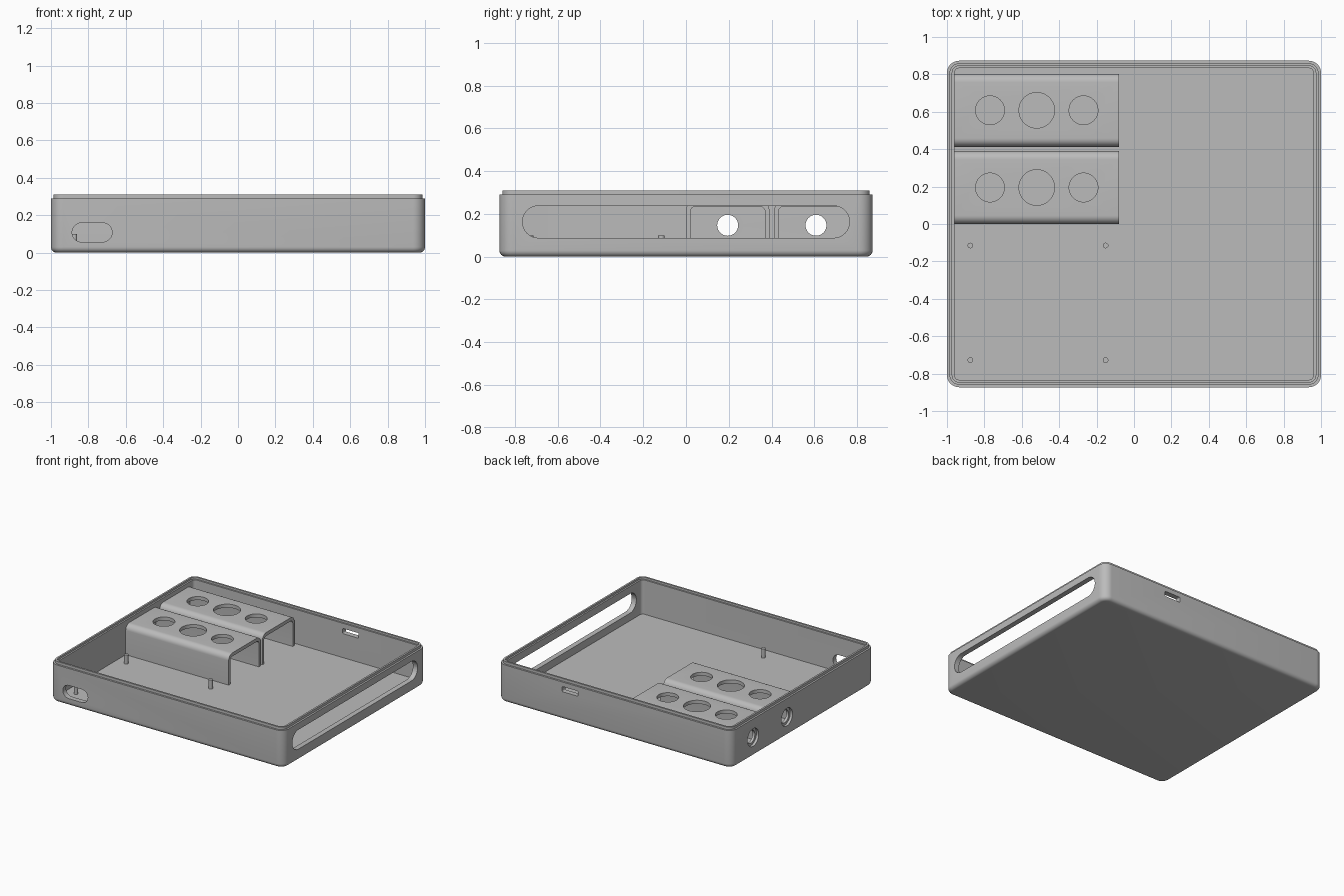
import bpy, bmesh
from math import sin, cos, pi, radians
from mathutils import Matrix, Vector

cube = bpy.data.objects.get("Cube")
if cube:
    bpy.data.objects.remove(cube, do_unlink=True)

grey = bpy.data.materials.new("plain_grey")
grey.use_nodes = True
GREY = (0.5, 0.5, 0.5, 1)
grey.diffuse_color = GREY
grey.node_tree.nodes["Principled BSDF"].inputs["Base Color"].default_value = GREY


def rounded_rect(hx, hy, r, steps=8):
    """Counter-clockwise outline of a rounded rectangle."""
    pts = []
    for k, (sx, sy) in enumerate([(1, 1), (-1, 1), (-1, -1), (1, -1)]):
        for i in range(steps + 1):
            a = pi / 2 * (k + i / steps)
            pts.append((sx * (hx - r) + r * cos(a), sy * (hy - r) + r * sin(a)))
    return pts


def finish(bm, name):
    bmesh.ops.remove_doubles(bm, verts=bm.verts, dist=1e-5)
    bmesh.ops.recalc_face_normals(bm, faces=bm.faces)
    mesh = bpy.data.meshes.new(name)
    bm.to_mesh(mesh)
    bm.free()
    mesh.materials.append(grey)
    obj = bpy.data.objects.new(name, mesh)
    bpy.context.collection.objects.link(obj)
    return obj


def loft(name, rings, matrix=Matrix()):
    """Skin a stack of 3D rings and cap both ends."""
    bm = bmesh.new()
    loops = [[bm.verts.new(matrix @ Vector(p)) for p in ring] for ring in rings]
    for a, b in zip(loops, loops[1:]):
        for i in range(len(a)):
            j = (i + 1) % len(a)
            bm.faces.new((a[i], a[j], b[j], b[i]))
    bm.faces.new(loops[0])
    bm.faces.new(loops[-1])
    return finish(bm, name)


def prism(name, outline, depth, matrix):
    return loft(name, [[(u, v, w) for u, v in outline]
                       for w in (-depth / 2, depth / 2)], matrix)


# Orientation of cutters: drill along x, y or z
def along(axis, x, y, z):
    basis = {"x": ((0, 0, 1), (1, 0, 0), (0, 1, 0)),
             "y": ((1, 0, 0), (0, 0, 1), (0, 1, 0)),
             "z": ((1, 0, 0), (0, 1, 0), (0, 0, 1))}[axis]
    return Matrix.Translation((x, y, z)) @ Matrix(basis).to_4x4()


def circle(r, n=48):
    return [(r * cos(2 * pi * i / n), r * sin(2 * pi * i / n)) for i in range(n)]


def cut(obj, cutters):
    for c in cutters:
        mod = obj.modifiers.new("cut", "BOOLEAN")
        mod.operation = "DIFFERENCE"
        mod.solver = "EXACT"
        mod.object = c
    bpy.context.view_layer.update()
    graph = bpy.context.evaluated_depsgraph_get()
    mesh = bpy.data.meshes.new_from_object(obj.evaluated_get(graph))
    obj.modifiers.clear()
    obj.data = mesh
    for c in cutters:
        bpy.data.objects.remove(c, do_unlink=True)


def shade(obj):
    bpy.ops.object.select_all(action="DESELECT")
    obj.select_set(True)
    bpy.context.view_layer.objects.active = obj
    bpy.ops.object.shade_smooth_by_angle(angle=radians(30))


# Tray: rounded underside, outer wall, stepped rim lip, inner wall, floor
FLOOR = 0.03
profile = [(0.03 * (1 - sin(a)), 0.03 * (1 - cos(a)))
           for a in [pi / 2 * i / 6 for i in range(7)]]
profile += [(0, 0.29), (0.014, 0.29), (0.014, 0.31), (0.028, 0.31),
            (0.028, 0.295), (0.04, 0.295), (0.04, FLOOR)]
tray = loft("tray", [[(x, y, z) for x, y in
                      rounded_rect(1 - d, 0.873 - d, 0.065 - d)]
                     for d, z in profile])

# Wall openings: long side slot, front port, back port, round jack holes
ROWS = (0.195, 0.608)
openings = [
    prism("slot_cutter", rounded_rect(0.765, 0.075, 0.0749), 0.2, along("x", 1, 0, 0.163)),
    prism("front_cutter", rounded_rect(0.107, 0.051, 0.0509), 0.2,
          along("y", -0.78, -0.87, 0.108)),
    prism("back_cutter", rounded_rect(0.068, 0.02, 0.008), 0.2,
          along("y", 0.38, 0.87, 0.235)),
]
for y in ROWS:
    openings.append(prism("jack_cutter", circle(0.049), 0.2, along("x", -1, y, 0.147)))
    openings.append(prism("jack_recess_cutter", circle(0.068), 0.04,
                          along("x", -1, y, 0.147)))
cut(tray, openings)
shade(tray)


# Arched covers: a thin shell with rounded top corners, open at both ends
def arch(half, top, r, z0):
    pts = [(half, z0)]
    pts += [(half - r + r * cos(a), top - r + r * sin(a))
            for a in [pi / 2 * i / 8 for i in range(9)]]
    return pts + [(-u, v) for u, v in reversed(pts)]


for label, y in zip(("front", "rear"), ROWS):
    shell = arch(0.195, 0.262, 0.045, FLOOR) + arch(0.175, 0.235, 0.025, FLOOR)[::-1]
    cover = prism(label + "_cover", shell, 0.88, along("x", -0.52, y, 0))
    cut(cover, [prism("hole_cutter", circle(r), 0.2, along("z", x, y, 0.26))
                for x, r in ((-0.77, 0.077), (-0.52, 0.095), (-0.27, 0.077))])
    shade(cover)

# Mounting pegs
for i, x in enumerate((-0.875, -0.152)):
    for j, y in enumerate((-0.115, -0.728)):
        peg = prism(f"peg_{i}_{j}", circle(0.015, 24), 0.08, along("z", x, y, 0.06))
        shade(peg)
